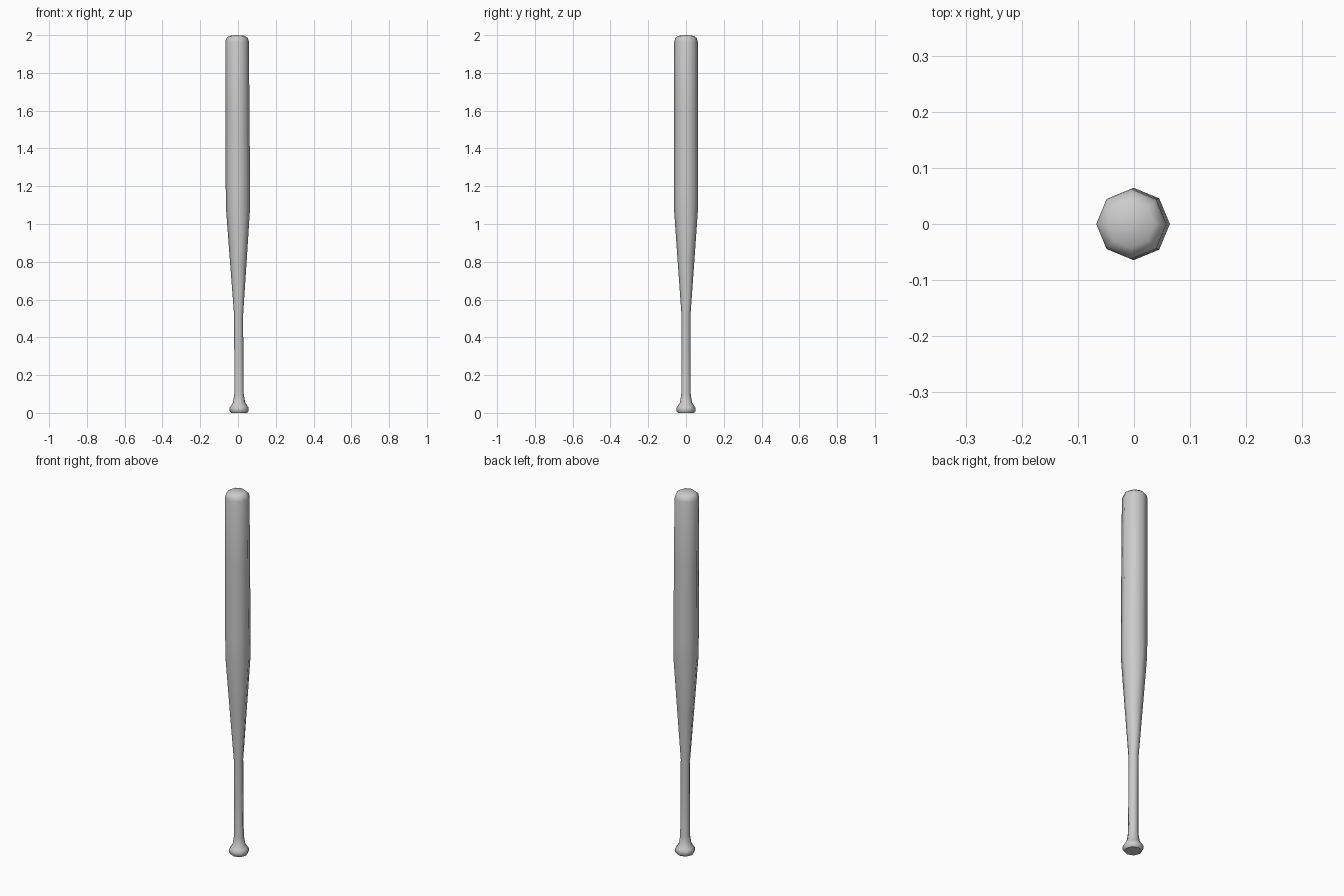
import bpy, bmesh, math

if "Cube" in bpy.data.objects:
    bpy.data.objects.remove(bpy.data.objects["Cube"])

SIDES = 8
# Lathe profile: (radius, height), from knob to barrel tip
PROFILE = [(0.043, 0.0), (0.050, 0.010), (0.051, 0.026), (0.043, 0.038),
           (0.032, 0.055), (0.025, 0.10), (0.024, 0.30), (0.024, 0.52),
           (0.044, 0.80), (0.0635, 1.08), (0.0645, 1.20), (0.0635, 1.60),
           (0.0625, 1.965), (0.057, 1.984), (0.042, 1.996)]


def lean(z):
    # The bat tilts very slightly towards -x as it rises
    return 0.006 - 0.0055 * z


bm = bmesh.new()
rings = []
for r, z in PROFILE:
    ring = []
    for i in range(SIDES):
        a = 2 * math.pi * i / SIDES
        ring.append(bm.verts.new((r * math.cos(a) + lean(z), r * math.sin(a), z)))
    rings.append(ring)

# Side walls
for low, high in zip(rings, rings[1:]):
    for i in range(SIDES):
        j = (i + 1) % SIDES
        bm.faces.new((low[i], low[j], high[j], high[i]))

# Flat knob base and slightly domed tip
bm.faces.new(rings[0][::-1])
tip = bm.verts.new((lean(2), 0, 2.0))
for i in range(SIDES):
    bm.faces.new((rings[-1][i], rings[-1][(i + 1) % SIDES], tip))

mesh = bpy.data.meshes.new("bat")
bm.to_mesh(mesh)
bm.free()
bat = bpy.data.objects.new("bat", mesh)
bpy.context.collection.objects.link(bat)

# Smooth shading with a crisp knob base
bpy.context.view_layer.objects.active = bat
bat.select_set(True)
bpy.ops.object.shade_smooth_by_angle(angle=math.radians(50))
